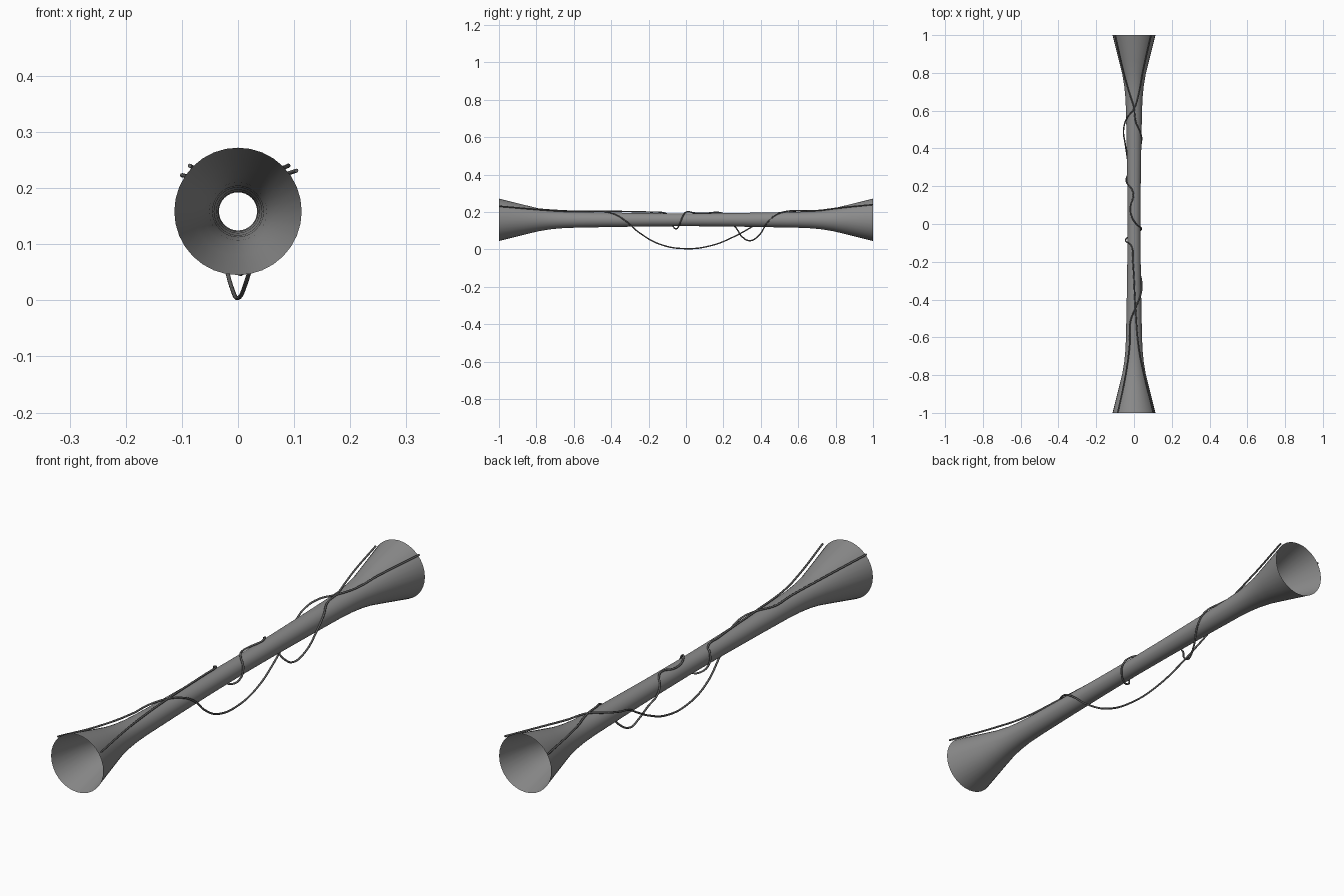
import bpy, bmesh, math

if "Cube" in bpy.data.objects:
    bpy.data.objects.remove(bpy.data.objects["Cube"])

CZ = 0.1585   # height of the tunnel axis
SIDES = 32


def grey(name, v):
    m = bpy.data.materials.new(name)
    m.diffuse_color = (v, v, v, 1)
    m.use_nodes = True
    m.node_tree.nodes["Principled BSDF"].inputs["Base Color"].default_value = m.diffuse_color
    return m


shell_mat = grey("dark_grey", .26)
cable_mat = grey("darker_grey", .12)

# tube: half profile (y, radius), mirrored into a double flared shell
half = [(0, .034), (.2, .0355), (.4, .0385), (.6, .0425), (.67, .0455),
        (.73, .0515), (.79, .0615), (.86, .0785), (1, .1135)]
profile = [(-y, r) for y, r in reversed(half[1:])] + half
bm = bmesh.new()
rings = []
for y, r in profile:
    rings.append([bm.verts.new((r * math.sin(2 * math.pi * i / SIDES), y,
                                CZ + r * math.cos(2 * math.pi * i / SIDES)))
                  for i in range(SIDES)])
for a, b in zip(rings, rings[1:]):
    for i in range(SIDES):
        j = (i + 1) % SIDES
        bm.faces.new((a[i], b[i], b[j], a[j]))
bmesh.ops.recalc_face_normals(bm, faces=bm.faces)
for f in bm.faces:
    f.smooth = True
mesh = bpy.data.meshes.new("flared_tube")
bm.to_mesh(mesh)
bm.free()
mesh.materials.append(shell_mat)
tube = bpy.data.objects.new("flared_tube", mesh)
bpy.context.collection.objects.link(tube)


# cables: smooth bevelled curves through a few points
def cable(name, pts, radius=.0037):
    cu = bpy.data.curves.new(name, 'CURVE')
    cu.dimensions = '3D'
    cu.bevel_depth = radius
    cu.bevel_resolution = 2
    cu.resolution_u = 8
    cu.use_fill_caps = True
    cu.materials.append(cable_mat)
    sp = cu.splines.new('BEZIER')
    sp.bezier_points.add(len(pts) - 1)
    for bp, p in zip(sp.bezier_points, pts):
        bp.co = p
        bp.handle_left_type = bp.handle_right_type = 'AUTO'
    ob = bpy.data.objects.new(name, cu)
    bpy.context.collection.objects.link(ob)


# cable with the long sag under the middle
cable("sagging_cable", [
    (-.086, -.998, .24), (-.045, -.8, .217), (-.022, -.62, .205),
    (-.02, -.52, .202), (.01, -.44, .203), (.034, -.38, .188),
    (.042, -.33, .158), (.03, -.25, .09), (.013, -.14, .028),
    (0, 0, .0042), (-.011, .14, .022), (-.024, .26, .07),
    (-.037, .36, .125), (-.046, .42, .16), (-.055, .5, .185),
    (-.038, .56, .2), (0, .61, .207), (.028, .7, .208),
    (.046, .8, .22), (.09, .998, .24)])

# cable winding around the tube
cable("winding_cable", [
    (.104, -.998, .231), (.05, -.78, .213), (.025, -.65, .205),
    (.008, -.45, .204), (-.006, -.2, .2), (-.015, -.115, .195),
    (-.038, -.095, .182), (-.044, -.082, .15), (-.022, -.065, .118),
    (.01, -.05, .111), (.034, -.035, .132), (.037, -.02, .17),
    (.012, 0, .199), (-.016, .05, .195), (-.018, .1, .193),
    (-.003, .15, .198), (-.015, .19, .195), (-.037, .215, .176),
    (-.041, .24, .145), (-.025, .27, .112), (-.005, .3, .068),
    (.004, .34, .047), (.02, .385, .07), (.04, .44, .15),
    (.036, .48, .184), (.01, .54, .204), (-.002, .62, .207),
    (-.03, .71, .208), (-.055, .8, .213), (-.1, .998, .223)])
